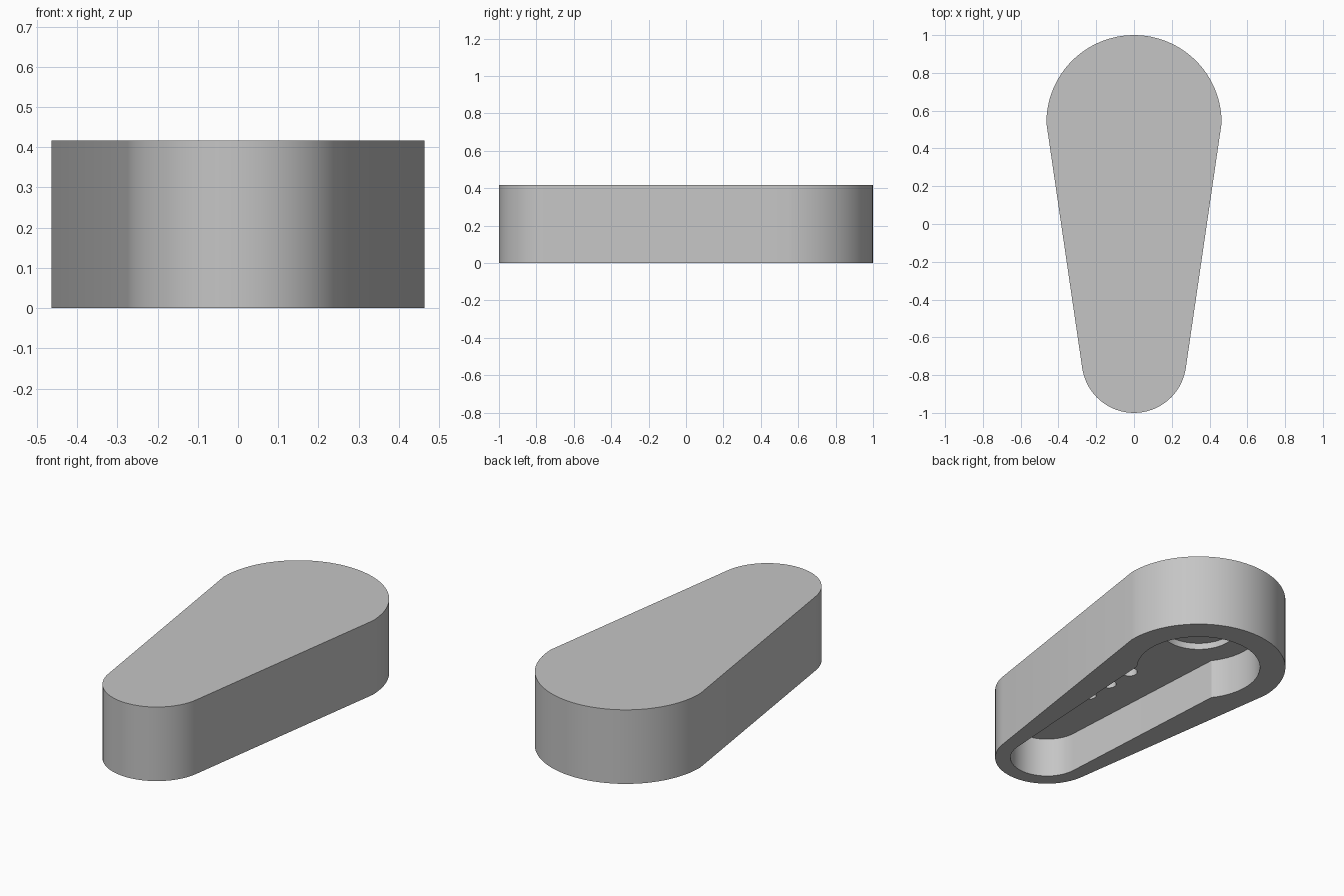
import bpy, bmesh
from math import sin, cos, radians

HEIGHT = 0.417
FLOOR = 0.227           # ceiling of the hollow on the underside
BIG_Y, SMALL_Y = 0.536, -0.723

if "Cube" in bpy.data.objects:
    bpy.data.objects.remove(bpy.data.objects["Cube"])

grey = bpy.data.materials.new("light_grey")
grey.use_nodes = True
colour = (0.56, 0.56, 0.56, 1)
grey.diffuse_color = colour
grey.node_tree.nodes["Principled BSDF"].inputs["Base Color"].default_value = colour


def arc(y, radius, start, end, steps=48):
    angles = [radians(start + (end - start) * i / steps) for i in range(steps + 1)]
    return [(radius * cos(a), y + radius * sin(a)) for a in angles]


def teardrop(big, small, big_cut, small_cut):
    """Two arcs joined by straight sides; the cuts say where the arcs end."""
    return (arc(BIG_Y, big, -big_cut, 180 + big_cut)
            + arc(SMALL_Y, small, 180 + small_cut, 360 - small_cut, 32))


def prism(name, outline, bottom, top):
    bm = bmesh.new()
    base = bm.faces.new([bm.verts.new((x, y, bottom)) for x, y in outline])
    extruded = bmesh.ops.extrude_face_region(bm, geom=[base])["geom"]
    moved = [v for v in extruded if isinstance(v, bmesh.types.BMVert)]
    bmesh.ops.translate(bm, verts=moved, vec=(0, 0, top - bottom))
    bmesh.ops.recalc_face_normals(bm, faces=bm.faces)
    mesh = bpy.data.meshes.new(name)
    bm.to_mesh(mesh)
    bm.free()
    mesh.materials.append(grey)
    obj = bpy.data.objects.new(name, mesh)
    bpy.context.collection.objects.link(obj)
    return obj


def disc(name, y, radius, depth):
    return prism(name, arc(y, radius, 0, 360)[:-1], FLOOR - 0.05, FLOOR + depth)


# Tapered outer body
body = prism("handle_body", teardrop(0.464, 0.277, 0, 8.4), 0, HEIGHT)

# Hollow underside, round recess and a row of small holes
cutters = [
    prism("underside_hollow", teardrop(0.328, 0.195, 38, 4), -0.1, FLOOR),
    disc("round_recess", BIG_Y, 0.2, 0.037),
]
for y, radius in ((-0.04, 0.043), (-0.21, 0.04), (-0.37, 0.036)):
    cutters.append(disc("small_hole", y, radius, 0.06))

bpy.ops.object.select_all(action="DESELECT")
bpy.context.view_layer.objects.active = body
body.select_set(True)
for cutter in cutters:
    cutter.hide_render = True
    cut = body.modifiers.new(cutter.name, "BOOLEAN")
    cut.operation = "DIFFERENCE"
    cut.solver = "EXACT"
    cut.object = cutter
    bpy.ops.object.modifier_apply(modifier=cut.name)
    bpy.data.objects.remove(cutter)

bpy.ops.object.shade_smooth_by_angle(angle=radians(30))
